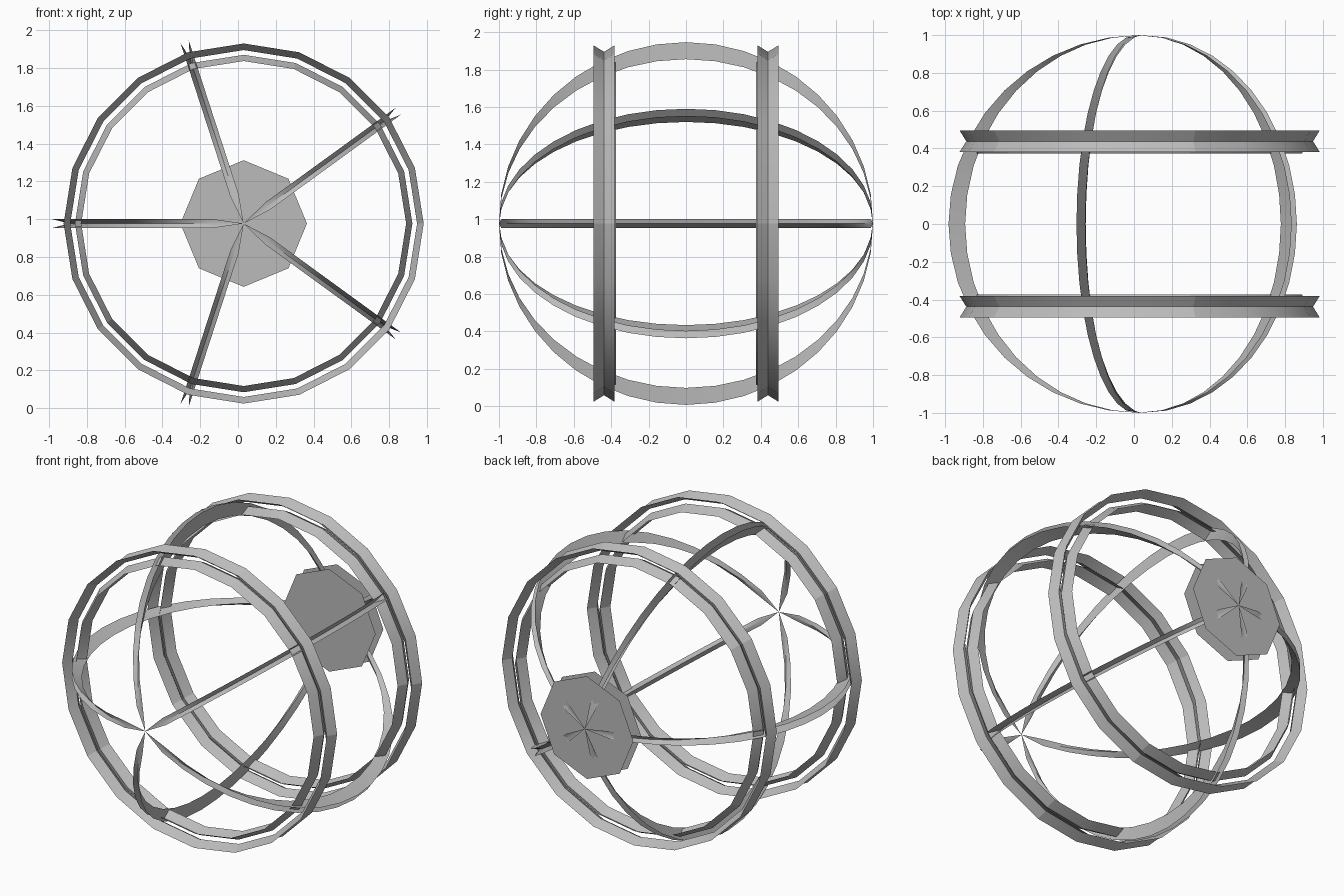
import bpy, math

if "Cube" in bpy.data.objects:
    bpy.data.objects.remove(bpy.data.objects["Cube"])

CX, CZ = 0.03, 0.977          # cage axis runs along y through here
grey = bpy.data.materials.new("steel_grey")
grey.diffuse_color = (0.5, 0.5, 0.5, 1)
grey.use_nodes = True
grey.node_tree.nodes["Principled BSDF"].inputs["Base Color"].default_value = grey.diffuse_color


def make(name, verts, faces, angle=None):
    mesh = bpy.data.meshes.new(name)
    mesh.from_pydata(verts, [], faces)
    mesh.materials.append(grey)
    ob = bpy.data.objects.new(name, mesh)
    bpy.context.collection.objects.link(ob)
    if angle:
        bpy.ops.object.select_all(action='DESELECT')
        ob.select_set(True)
        bpy.context.view_layer.objects.active = ob
        bpy.ops.object.shade_smooth_by_angle(angle=math.radians(angle))
    return ob


def strip(name, rows, angle):
    """Open sheet skinned over equal-length rows of points."""
    n = len(rows[0])
    verts = [p for row in rows for p in row]
    faces = [(i * n + j, i * n + j + 1, (i + 1) * n + j + 1, (i + 1) * n + j)
             for i in range(len(rows) - 1) for j in range(n - 1)]
    return make(name, verts, faces, angle)


def polar(r, a, y):
    return (CX + r * math.cos(a), y, CZ + r * math.sin(a))


# Two hoops, each of five arcs; grooved outer and inner bands
outer = [(0.953, 0.495), (0.918, 0.438), (0.953, 0.382)]
inner = [(0.86, 0.492), (0.893, 0.433), (0.86, 0.374)]
for side, label in ((-1, "front"), (1, "back")):
    for part, section in (("outer", outer), ("inner", inner)):
        for k in range(5):
            rows = [[polar(r, math.radians(72 * k + 18 * i), side * y) for r, y in section]
                    for i in range(5)]
            strip(f"{label}_hoop_{part}_{k}", rows, 25)

# Five V-section ribs from pole to pole
N = 20
for k in range(5):
    a = math.radians(36 + 72 * k)
    t = (-math.sin(a), math.cos(a))
    rows = []
    for i in range(N + 1):
        s = math.pi * i / N
        ramp = min(1, math.sin(s) / 0.15)
        row = []
        for depth, w in ((0, 0.023), (0.088, 0), (0, -0.023)):
            r = 1.012 * math.sin(s) - depth * ramp * math.sin(s)
            y = -math.cos(s) * (1 - 0.02 * depth)
            x, y, z = polar(r, a, y)
            row.append((x + t[0] * w * ramp, y, z + t[1] * w * ramp))
        rows.append(row)
    strip(f"rib_{k}", rows, 25)

# Pair of octagonal plates at the back pole
for label, y in (("inner", 0.897), ("outer", 0.978)):
    make(f"{label}_end_plate", [polar(0.335, math.pi / 4 * i, y) for i in range(8)],
         [tuple(range(8))])
